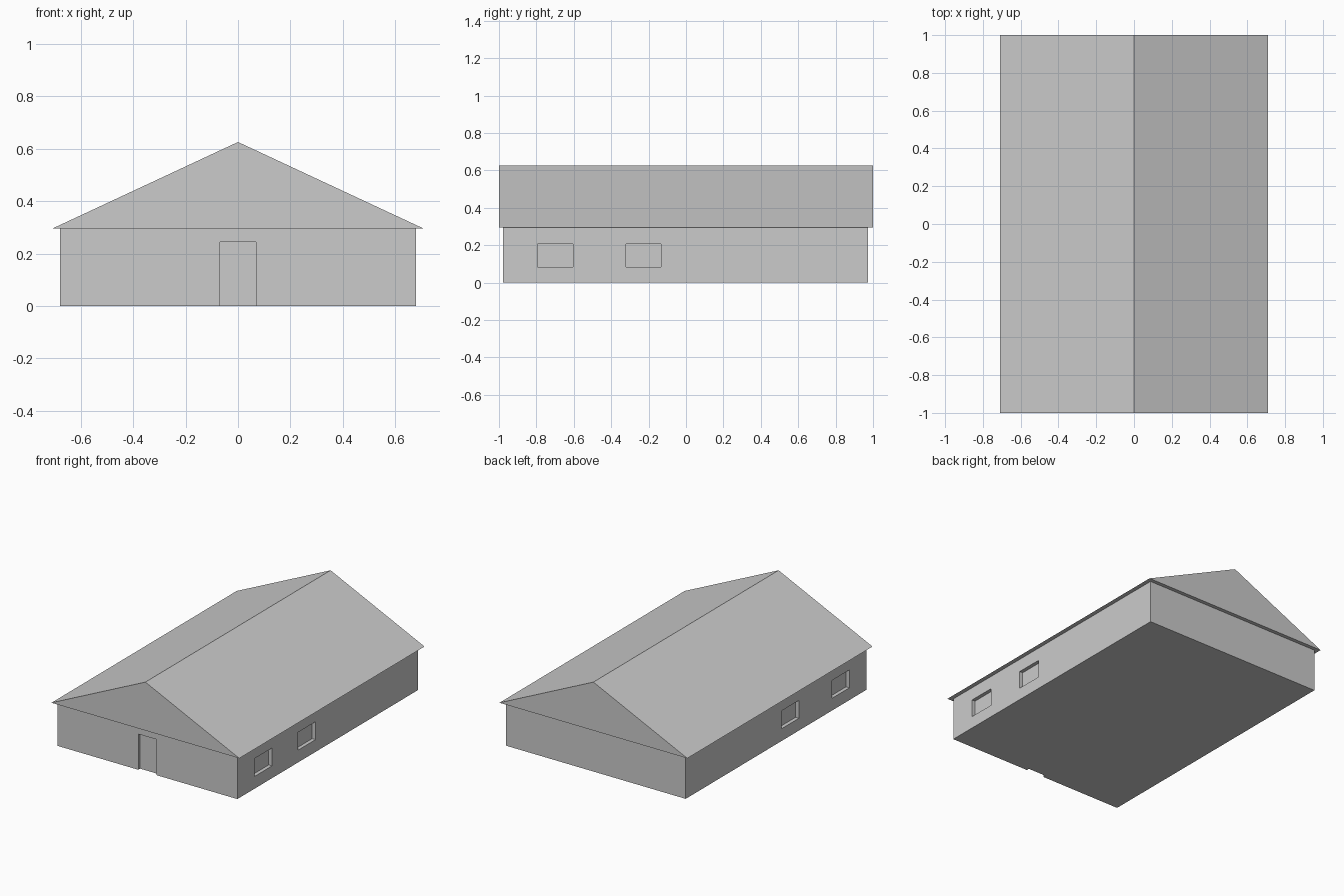
import bpy

if "Cube" in bpy.data.objects:
    bpy.data.objects.remove(bpy.data.objects["Cube"])


def mesh_object(name, verts, faces):
    mesh = bpy.data.meshes.new(name)
    mesh.from_pydata(verts, [], faces)
    obj = bpy.data.objects.new(name, mesh)
    bpy.context.collection.objects.link(obj)
    return obj


def prism(name, profile, y0, y1):
    """Extrude an x-z profile (counter-clockwise seen from the front) along y."""
    n = len(profile)
    verts = [(x, y, z) for y in (y0, y1) for x, z in profile]
    faces = [tuple(range(n)), tuple(reversed(range(n, 2 * n)))]
    faces += [(i, i + n, (i + 1) % n + n, (i + 1) % n) for i in range(n)]
    return mesh_object(name, verts, faces)


def box(name, x0, x1, y0, y1, z0, z1):
    return prism(name, [(x0, z0), (x1, z0), (x1, z1), (x0, z1)], y0, y1)


def cut(target, cutter):
    cutter.hide_render = True
    cutter.hide_viewport = True
    cutter.display_type = 'WIRE'
    mod = target.modifiers.new(cutter.name, 'BOOLEAN')
    mod.operation = 'DIFFERENCE'
    mod.solver = 'EXACT'
    mod.object = cutter


HALF_W, FRONT, BACK, EAVE = 0.68, -0.978, 0.974, 0.295
WINDOW_DEPTH, DOOR_DEPTH = 0.025, 0.02

# Wall block
walls = box("walls", -HALF_W, HALF_W, FRONT, BACK, 0, EAVE)

# Gabled roof with a small overhang all round
prism("roof", [(-0.71, EAVE), (0.71, EAVE), (0, 0.626)], -1, 1)

# Recessed door in the front wall
cut(walls, box("door_cutter", -0.069, 0.069, FRONT - 0.1, FRONT + DOOR_DEPTH, -0.1, 0.244))

# Recessed windows, two in each side wall
windows = {1: [(-0.793, -0.604), (-0.321, -0.134)],
           -1: [(-0.793, -0.604), (-0.247, -0.058)]}
for side, spans in windows.items():
    for i, (y0, y1) in enumerate(spans):
        xs = sorted((side * (HALF_W - WINDOW_DEPTH), side * (HALF_W + 0.1)))
        label = "right" if side > 0 else "left"
        cut(walls, box(f"{label}_window_cutter_{i + 1}", *xs, y0, y1, 0.084, 0.206))
